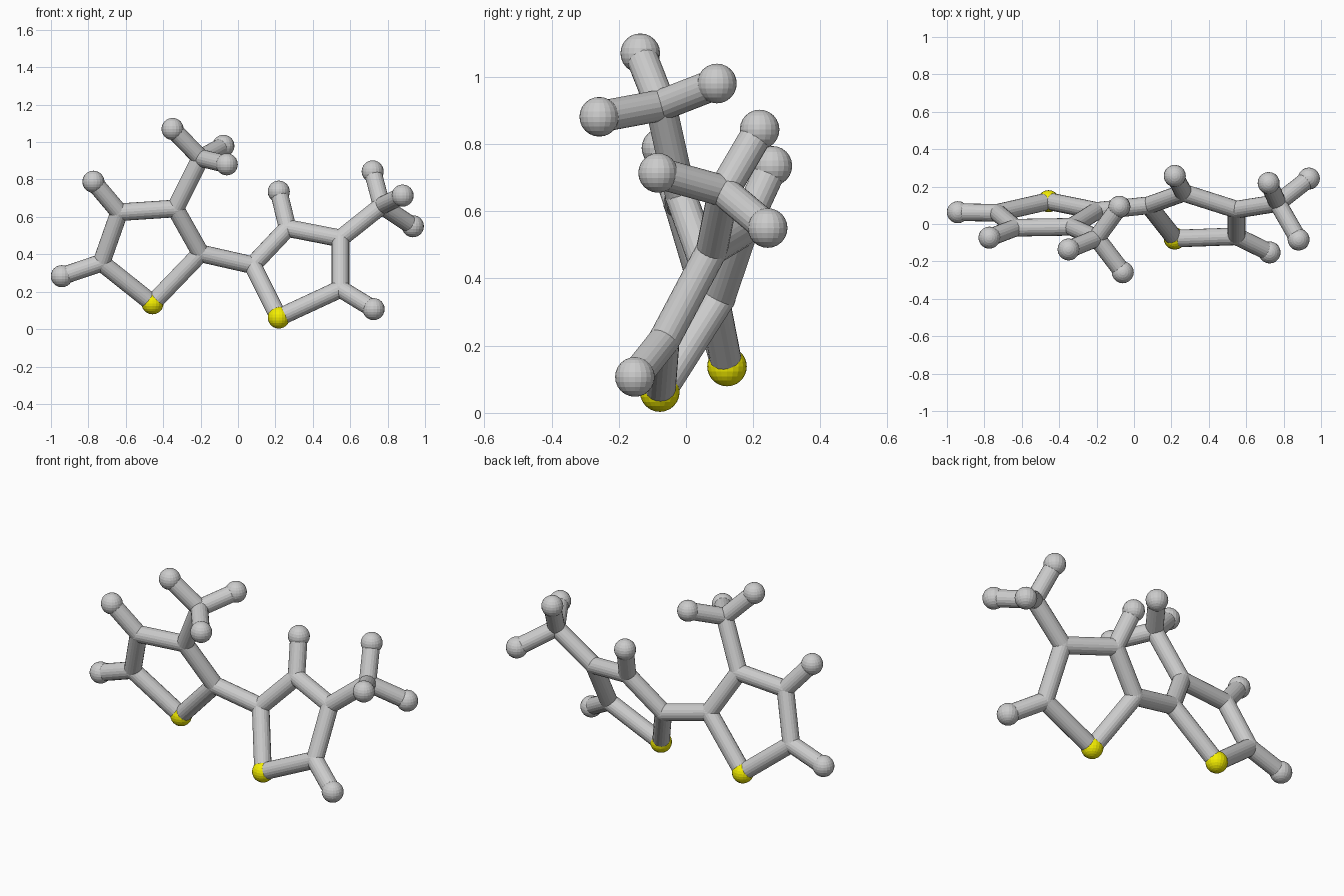
import bpy
from mathutils import Vector

if "Cube" in bpy.data.objects:
    bpy.data.objects.remove(bpy.data.objects["Cube"])

BALL, STICK = 0.059, 0.047

yellow = bpy.data.materials.new("yellow")
yellow.diffuse_color = (0.9, 0.85, 0.0, 1)
yellow.use_nodes = True
yellow.node_tree.nodes["Principled BSDF"].inputs["Base Color"].default_value = yellow.diffuse_color

# Joint and end positions: s = yellow atom, c = stick joint, m = branch joint, h = end ball
left = {
    "s": (-0.457, 0.122, 0.138), "c2": (-0.20, 0.07, 0.405), "c3": (-0.335, -0.015, 0.645),
    "c4": (-0.635, -0.02, 0.625), "c5": (-0.73, 0.06, 0.355), "m": (-0.20, -0.075, 0.915),
    "h4": (-0.773, -0.073, 0.788), "h5": (-0.942, 0.063, 0.283),
    "ma": (-0.35, -0.136, 1.07), "mb": (-0.078, 0.092, 0.98), "mc": (-0.06, -0.258, 0.881),
}
right = {
    "s": (0.218, -0.078, 0.062), "c2": (0.078, 0.10, 0.342), "c3": (0.265, 0.167, 0.54),
    "c4": (0.548, 0.077, 0.485), "c5": (0.548, -0.066, 0.215), "m": (0.768, 0.112, 0.66),
    "h3": (0.218, 0.257, 0.735), "h5": (0.725, -0.152, 0.107),
    "ma": (0.72, 0.219, 0.843), "mb": (0.88, -0.083, 0.714), "mc": (0.935, 0.243, 0.55),
}
ring = [("s", "c2"), ("c2", "c3"), ("c3", "c4"), ("c4", "c5"), ("c5", "s")]
branch = [("m", "ma"), ("m", "mb"), ("m", "mc"), ("c5", "h5")]


def ball(name, pos, radius):
    bpy.ops.mesh.primitive_uv_sphere_add(segments=20, ring_count=12, radius=radius, location=pos)
    ob = bpy.context.object
    ob.name = name
    return ob


def stick(name, a, b):
    a, b = Vector(a), Vector(b)
    bpy.ops.mesh.primitive_cylinder_add(vertices=20, radius=STICK, depth=(b - a).length,
                                        location=(a + b) / 2)
    ob = bpy.context.object
    ob.name = name
    ob.rotation_euler = (b - a).to_track_quat('Z', 'Y').to_euler()


def build(side, atoms, bonds):
    for key, pos in atoms.items():
        if key == "s":
            ball(side + "_yellow_ball", pos, BALL).data.materials.append(yellow)
        elif key[0] == "c" or key == "m":
            ball(side + "_joint_" + key, pos, STICK + 0.001)
        else:
            ball(side + "_end_ball_" + key, pos, BALL)
    for a, b in bonds:
        stick(f"{side}_stick_{a}_{b}", atoms[a], atoms[b])


# Two five-sided rings with their branches, and the link between them
build("left", left, ring + branch + [("c3", "m"), ("c4", "h4")])
build("right", right, ring + branch + [("c4", "m"), ("c3", "h3")])
stick("link_stick", left["c2"], right["c2"])
